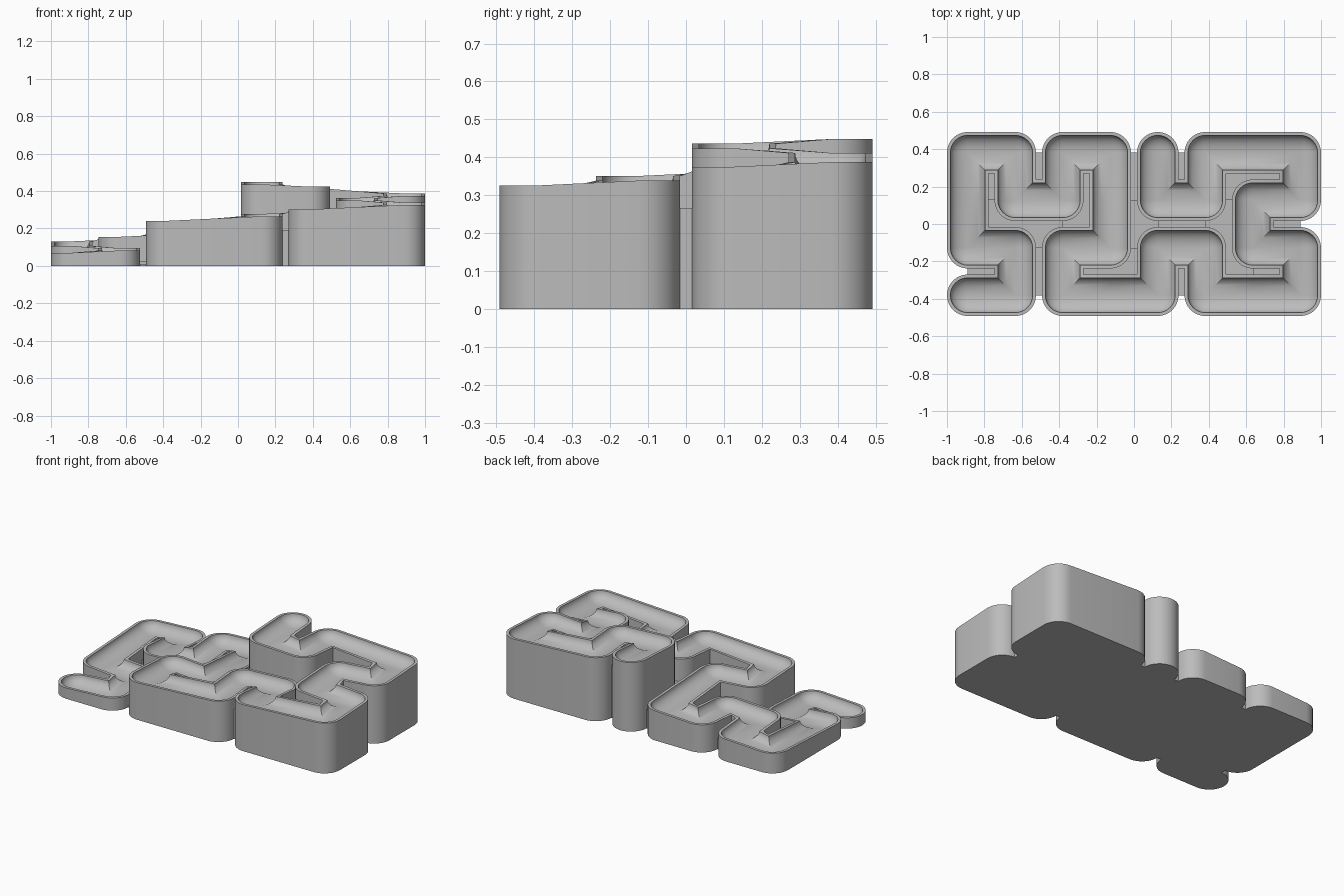
import bpy, bmesh, math
from mathutils import Vector

cube = bpy.data.objects.get("Cube")
if cube:
    bpy.data.objects.remove(cube)

STEP, HALF, RIM, DEPTH = 0.254, 0.111, 0.018, 0.06
Z_START, Z_RISE, FILL_DROP = 0.07, 0.0122, 0.072
ARC = 8

grey = bpy.data.materials.new("stone_grey")
grey.use_nodes = True
grey.diffuse_color = (0.5, 0.5, 0.5, 1)
grey.node_tree.nodes["Principled BSDF"].inputs["Base Color"].default_value = (0.5, 0.5, 0.5, 1)


def finish(bm, name):
    bmesh.ops.recalc_face_normals(bm, faces=bm.faces)
    mesh = bpy.data.meshes.new(name)
    bm.to_mesh(mesh)
    bm.free()
    mesh.materials.append(grey)
    obj = bpy.data.objects.new(name, mesh)
    bpy.context.collection.objects.link(obj)
    return obj


# Winding path over the grid cells, rising steadily
moves = {"R": (1, 0), "L": (-1, 0), "U": (0, 1), "D": (0, -1)}
cells = [(0, 0)]
for m in "RULUURDRURDDLDRRURDRRULURULLDLU":
    cells.append((cells[-1][0] + moves[m][0], cells[-1][1] + moves[m][1]))
height = {c: Z_START + Z_RISE * i for i, c in enumerate(cells)}


def centre(c):
    return Vector(((c[0] - 3.5) * STEP, (c[1] - 1.5) * STEP))


# Walk there and back: each join gives outward directions for the outline
loop = cells + cells[-2:0:-1]
joins = []
for i, c in enumerate(loop):
    p = centre(c)
    a = (p - centre(loop[i - 1])).normalized()
    b = (centre(loop[(i + 1) % len(loop)]) - p).normalized()
    na, nb = Vector((a.y, -a.x)), Vector((b.y, -b.x))
    cross, dot = a.cross(b), a.dot(b)
    if dot > 0.5:
        dirs = [na]
    elif cross < -0.5:
        dirs = [na + nb]
    else:
        turn = math.pi if dot < -0.5 else math.pi / 2
        n = round(ARC * turn / (math.pi / 2))
        start = math.atan2(na.y, na.x)
        dirs = [Vector((math.cos(start + turn * k / n), math.sin(start + turn * k / n)))
                for k in range(n + 1)]
    joins += [(p, d, height[c]) for d in dirs]

# Cross-section from the foot of the wall, over the rim, to the channel floor
inner = HALF - RIM
section = [(HALF, None), (HALF, 0)]
for k in range(9):
    t = k / 8 * math.pi / 2
    section.append((inner * math.cos(t) if k < 8 else 0, -DEPTH * math.sin(t)))

bm = bmesh.new()
rings = []
for d, dz in section:
    ring = []
    for p, n, z in joins:
        q = p + n * d
        ring.append(bm.verts.new((q.x, q.y, 0 if dz is None else z + dz)))
    rings.append(ring)
count = len(joins)
for lo, hi in zip(rings, rings[1:]):
    for i in range(count):
        j = (i + 1) % count
        bm.faces.new((lo[i], lo[j], hi[j], hi[i]))
bm.faces.new(rings[0][::-1])
bmesh.ops.remove_doubles(bm, verts=bm.verts, dist=1e-5)
track = finish(bm, "winding_channel")
bpy.context.view_layer.objects.active = track
track.select_set(True)
bpy.ops.object.shade_smooth_by_angle(angle=math.radians(30))

# Low infill closing the gaps between neighbouring stretches
bm = bmesh.new()
for x in range(7):
    for y in range(3):
        top = min(height[(x + i, y + j)] for i in (0, 1) for j in (0, 1)) - FILL_DROP
        top = max(top, 0.005)
        mid = (centre((x, y)) + centre((x + 1, y + 1))) / 2
        made = bmesh.ops.create_cube(bm, size=1)["verts"]
        bmesh.ops.scale(bm, vec=(STEP, STEP, top), verts=made)
        bmesh.ops.translate(bm, vec=(mid.x, mid.y, top / 2), verts=made)
finish(bm, "gap_infill")
